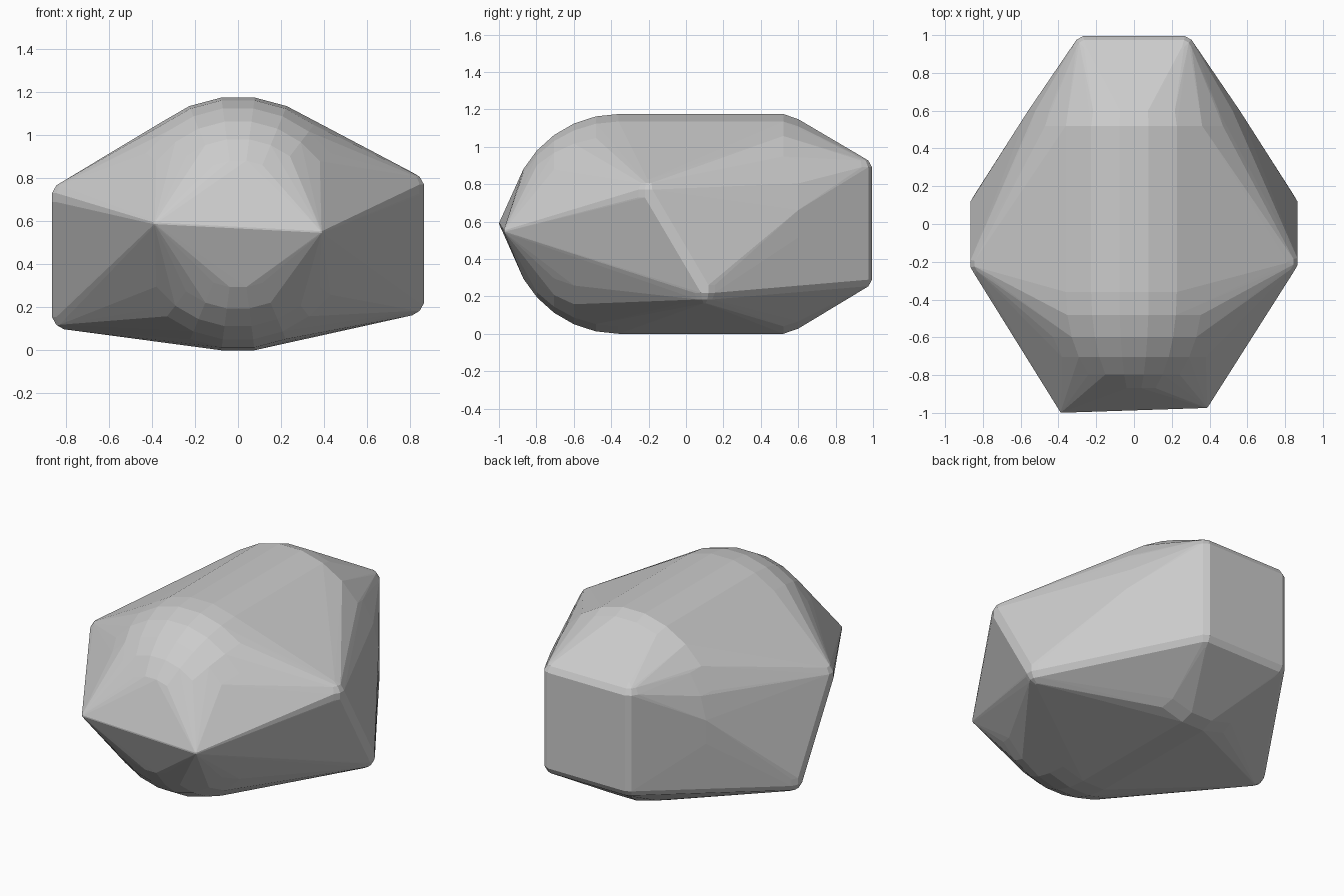
import bpy, bmesh, math
from mathutils import Vector

if "Cube" in bpy.data.objects:
    bpy.data.objects.remove(bpy.data.objects["Cube"])

R, ZC, SEG = 0.5875, 0.5875, 24
points = []


def ring(y, r):
    # circle around the y axis with a flat side at the top and bottom
    rr = r / math.cos(math.pi / SEG)
    for i in range(SEG):
        a = (i + 0.5) * 2 * math.pi / SEG
        points.append(Vector((rr * math.cos(a), y, ZC + rr * math.sin(a))))


def ball(x, y, z, r=0.08):
    # small rounded corner
    points.extend(Vector((x, y, z)) + r * Vector((
        math.cos(b) * math.cos(a), math.cos(b) * math.sin(a), math.sin(b)))
        for b in [math.radians(d) for d in (-75, -45, -15, 15, 45, 75)]
        for a in [(i + 0.5) * math.pi / 6 for i in range(12)])


# domed front end of the core
for deg in range(0, 61, 12):
    t = math.radians(deg)
    ring(-0.36 - R * math.sin(t), R * math.cos(t))
# chamfered back end of the core
ring(0.52, R)
ring(0.60, 0.56)

# back plate corners
for x in (-0.25, 0.25):
    for z in (0.31, 0.87):
        ball(x, 0.92, z)

# slanted side ridges
ball(0.79, -0.20, 0.75)
ball(0.79, 0.10, 0.24)
ball(-0.79, -0.21, 0.71)
ball(-0.79, 0.10, 0.175)

# sharp front edge
ball(-0.38, -0.985, 0.59, 0.015)
ball(0.38, -0.96, 0.55, 0.015)

# wrap everything in one convex faceted stone
bm = bmesh.new()
for p in points:
    bm.verts.new(p)
res = bmesh.ops.convex_hull(bm, input=bm.verts[:])
loose = [v for v in bm.verts if not v.link_faces]
bmesh.ops.delete(bm, geom=loose, context='VERTS')
bmesh.ops.recalc_face_normals(bm, faces=bm.faces[:])
mesh = bpy.data.meshes.new("faceted_stone")
bm.to_mesh(mesh)
bm.free()
obj = bpy.data.objects.new("faceted_stone", mesh)
bpy.context.collection.objects.link(obj)
